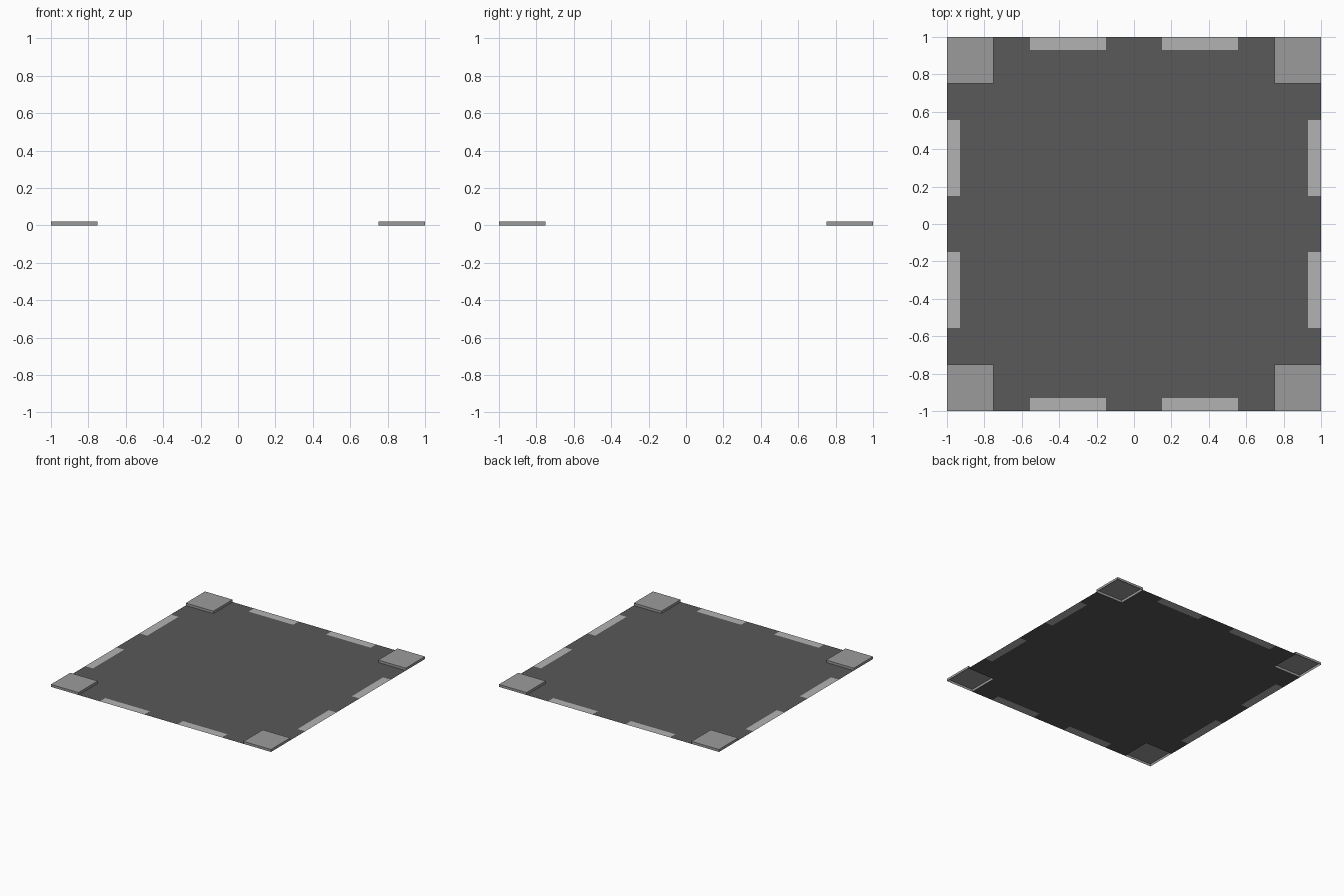
import bpy, bmesh

if "Cube" in bpy.data.objects:
    bpy.data.objects.remove(bpy.data.objects["Cube"])

PAD = 0.75       # inner edge of the corner pads
PAD_H = 0.02     # pad height
CUTS = [-1, -0.93, -0.75, -0.555, -0.15, 0.15, 0.555, 0.75, 0.93, 1]


def grey(name, v):
    m = bpy.data.materials.new(name)
    m.diffuse_color = (v, v, v, 1)
    m.use_nodes = True
    m.node_tree.nodes["Principled BSDF"].inputs["Base Color"].default_value = m.diffuse_color
    return m


def finish(bm, name, mat):
    me = bpy.data.meshes.new(name)
    bm.to_mesh(me)
    bm.free()
    me.materials.append(mat)
    ob = bpy.data.objects.new(name, me)
    bpy.context.collection.objects.link(ob)
    return ob


def rect(bm, x0, x1, y0, y1, z=0):
    pts = [(x0, y0), (x1, y0), (x1, y1), (x0, y1)]
    return bm.faces.new([bm.verts.new((x, y, z)) for x, y in pts])


def is_strip(x, y):
    return abs(x) > 0.93 and 0.15 < abs(y) < 0.555


dark, mid, light = grey("dark_grey", 0.1), grey("mid_grey", 0.33), grey("light_grey", 0.45)

# Flat sheet: cross-shaped floor with notches filled by the pale edge strips
floor, strips = bmesh.new(), bmesh.new()
for x0, x1 in zip(CUTS, CUTS[1:]):
    for y0, y1 in zip(CUTS, CUTS[1:]):
        cx, cy = (x0 + x1) / 2, (y0 + y1) / 2
        if abs(cx) > PAD and abs(cy) > PAD:
            continue
        strip = is_strip(cx, cy) or is_strip(cy, cx)
        rect(strips if strip else floor, x0, x1, y0, y1)
bmesh.ops.remove_doubles(floor, verts=floor.verts[:], dist=1e-4)
finish(floor, "floor_panel", dark)
finish(strips, "edge_strips", light)

# Raised corner pads: shallow caps, open underneath
for sx, xn in ((-1, "left"), (1, "right")):
    for sy, yn in ((-1, "front"), (1, "back")):
        bm = bmesh.new()
        xs, ys = sorted((sx * PAD, sx)), sorted((sy * PAD, sy))
        top = rect(bm, *xs, *ys, PAD_H)
        ext = bmesh.ops.extrude_edge_only(bm, edges=top.edges[:])
        for v in ext["geom"]:
            if isinstance(v, bmesh.types.BMVert):
                v.co.z = 0
        bmesh.ops.recalc_face_normals(bm, faces=bm.faces[:])
        if top.normal.z < 0:
            bmesh.ops.reverse_faces(bm, faces=bm.faces[:])
        finish(bm, f"corner_pad_{yn}_{xn}", mid)
